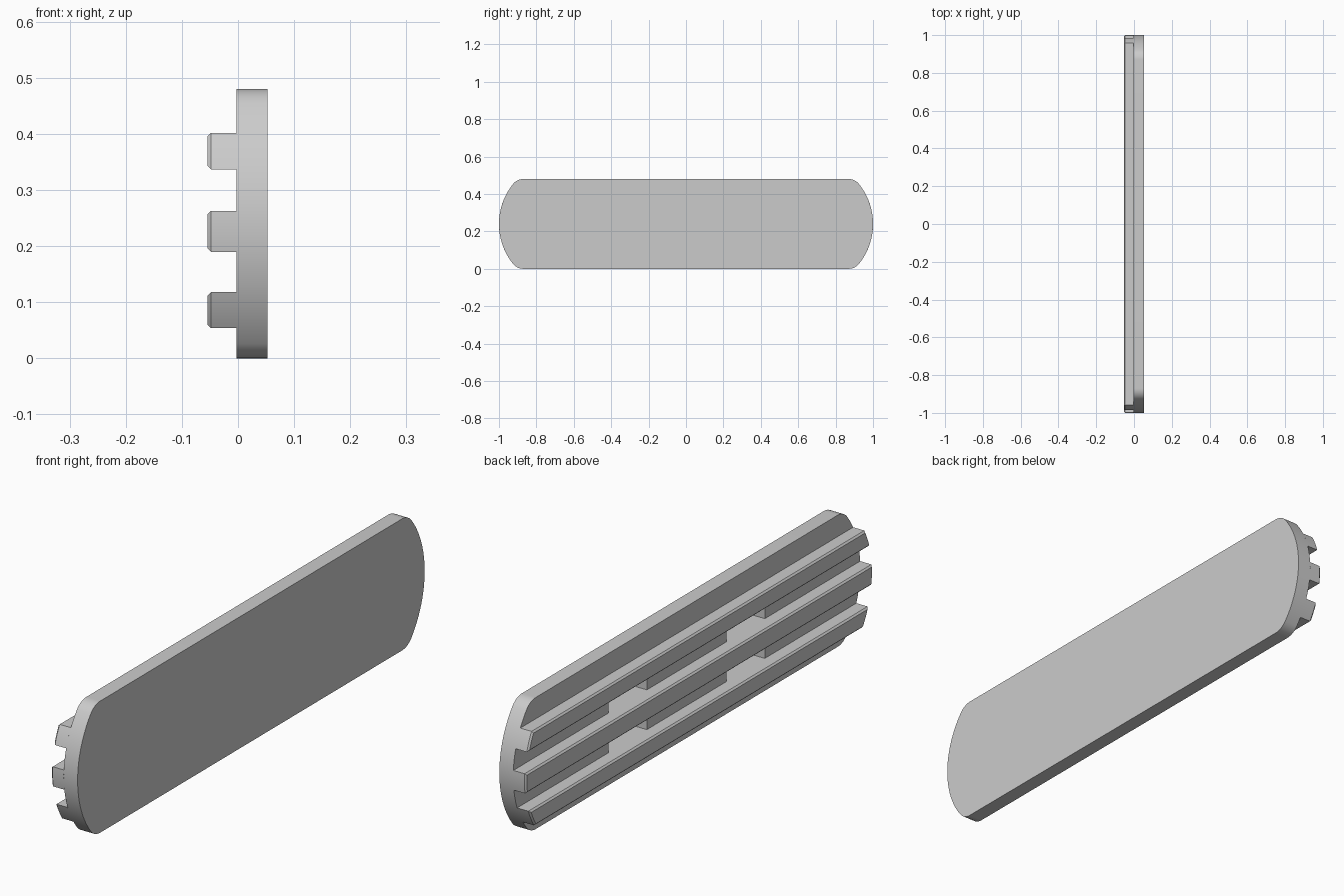
import bpy, bmesh, math

if "Cube" in bpy.data.objects:
    bpy.data.objects.remove(bpy.data.objects["Cube"])

H = 0.48            # overall height
MID = H / 2
R = 0.34            # radius of the bowed ends
CY = 1 - R          # centre of the end arc
FILLET = 0.07       # rounding of the four corners
BACK, FRONT = -0.003, 0.053
RIB_X, CHAMFER = -0.054, 0.006
RIBS = [(0.054, 0.118), (0.190, 0.263), (0.337, 0.402)]


def plate_outline():
    """Closed (y, z) outline: bowed ends with filleted corners."""
    dz = MID - FILLET
    dy = math.sqrt((R - FILLET) ** 2 - dz ** 2)
    t = math.atan2(dz, dy)
    quarter = []
    for i in range(13):
        a = t * i / 12
        quarter.append((CY + R * math.cos(a), R * math.sin(a)))
    for i in range(1, 11):
        a = t + (math.pi / 2 - t) * i / 10
        quarter.append((CY + dy + FILLET * math.cos(a), dz + FILLET * math.sin(a)))
    right = [(y, -z) for y, z in reversed(quarter[1:])] + quarter
    left = [(-y, z) for y, z in reversed(right)]
    return [(y, z + MID) for y, z in right + left]


def rib_outline(z0, z1, inset=0.0):
    """Slice of the plate shape between two heights, optionally shrunk."""
    z0, z1 = z0 + inset, z1 - inset
    right = []
    for i in range(9):
        z = z0 + (z1 - z0) * i / 8
        right.append((CY - inset + math.sqrt(R ** 2 - (z - MID) ** 2), z))
    return right + [(-y, z) for y, z in reversed(right)]


def loft(name, sections):
    """Skin matching (x, outline) sections and cap both ends."""
    bm = bmesh.new()
    rings = [[bm.verts.new((x, y, z)) for y, z in pts] for x, pts in sections]
    for a, b in zip(rings, rings[1:]):
        n = len(a)
        for i in range(n):
            j = (i + 1) % n
            bm.faces.new((a[i], a[j], b[j], b[i]))
    bm.faces.new(rings[0])
    bm.faces.new(rings[-1])
    bmesh.ops.recalc_face_normals(bm, faces=bm.faces)
    me = bpy.data.meshes.new(name)
    bm.to_mesh(me)
    bm.free()
    ob = bpy.data.objects.new(name, me)
    bpy.context.collection.objects.link(ob)
    return ob


def smooth(ob):
    bpy.ops.object.select_all(action='DESELECT')
    ob.select_set(True)
    bpy.context.view_layer.objects.active = ob
    bpy.ops.object.shade_smooth_by_angle(angle=math.radians(25))


# Main plate
shape = plate_outline()
plate = loft("plate", [(BACK, shape), (FRONT, shape)])

# Pockets sunk into the plate between neighbouring ribs
for low, high in zip(RIBS, RIBS[1:]):
    for side in (-1, 1):
        box = [(side * 0.23, low[1]), (side * 0.45, low[1]),
               (side * 0.45, high[0]), (side * 0.23, high[0])]
        cutter = loft("pocket_cutter", [(BACK - 0.02, box), (BACK + 0.046, box)])
        cutter.hide_render = True
        cutter.hide_set(True)
        mod = plate.modifiers.new("pocket", 'BOOLEAN')
        mod.operation = 'DIFFERENCE'
        mod.solver = 'EXACT'
        mod.object = cutter
smooth(plate)

# Three chamfered ribs along the back of the plate
for i, (z0, z1) in enumerate(RIBS):
    rib = loft(f"rib_{i + 1}", [(BACK, rib_outline(z0, z1)),
                                (RIB_X + CHAMFER, rib_outline(z0, z1)),
                                (RIB_X, rib_outline(z0, z1, CHAMFER))])
    smooth(rib)
